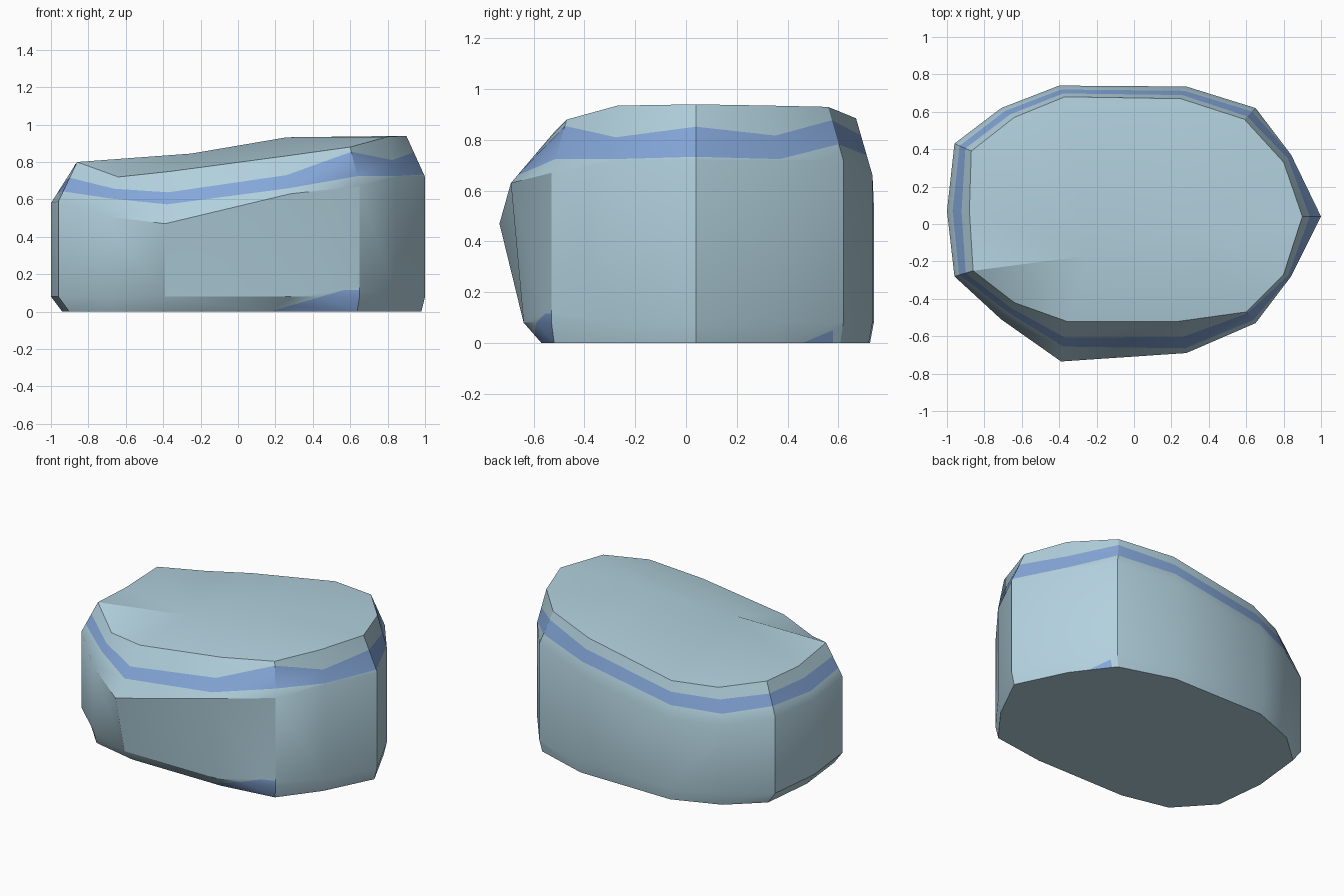
import bpy, bmesh
from mathutils import Vector

if "Cube" in bpy.data.objects:
    bpy.data.objects.remove(bpy.data.objects["Cube"])

def material(name, rgb):
    m = bpy.data.materials.new(name)
    m.diffuse_color = (*rgb, 1)
    m.use_nodes = True
    m.node_tree.nodes["Principled BSDF"].inputs["Base Color"].default_value = m.diffuse_color
    return m

# Outline, counter-clockwise: shoulder x, y, z | rim x, y, z | stripe start, end (shoulder 0 .. rim 1)
OUTLINE = [
    (-.96, -.28, .59, -.86, -.25, .80, .25, .60),
    (-.71, -.51, .51, -.64, -.42, .72, .45, .70),
    (-.39, -.735, .47, -.36, -.52, .75, .37, .60),
    (.28, -.69, .63, .24, -.52, .83, .15, .50),
    (.65, -.53, .67, .60, -.47, .88, .26, .88),
    (.84, -.28, .72, .80, -.27, .935, .02, .42),
    (1.0, .04, .72, .90, .04, .94, .06, .60),
    (.84, .37, .72, .80, .33, .935, .02, .45),
    (.65, .62, .72, .59, .56, .93, .30, .75),
    (.28, .735, .66, .25, .67, .885, .35, .70),
    (-.40, .74, .55, -.37, .68, .77, .35, .70),
    (-.71, .62, .54, -.64, .57, .755, .30, .68),
    (-.96, .43, .59, -.87, .39, .79, .30, .65),
    (-1.0, .07, .58, -.88, .07, .77, .25, .65),
]
N = len(OUTLINE)
bm = bmesh.new()

# Six rings: base, lower bevel, shoulder, stripe bottom, stripe top, rim
rings = [[] for _ in range(6)]
for sx, sy, sz, tx, ty, tz, a, b in OUTLINE:
    s, t = Vector((sx, sy, sz)), Vector((tx, ty, tz))
    pts = [(sx * (.94 if sx < -.8 else .98), max(sy * .98, -.57), 0),
           (sx, max(sy, -.64), .08), s, s.lerp(t, a), s.lerp(t, b), t]
    for ring, p in zip(rings, pts):
        ring.append(bm.verts.new(p))

for k in range(5):
    for i in range(N):
        j = (i + 1) % N
        f = bm.faces.new((rings[k][i], rings[k][j], rings[k + 1][j], rings[k + 1][i]))
        f.material_index = 1 if k == 3 else 0
bm.faces.new(rings[0][::-1])

# Top surface with a low ridge between two inner points
rim = rings[5]
low = bm.verts.new((-.25, -.17, .845))
high = bm.verts.new((.26, -.03, .932))
def peak(i):
    return low if rim[i].co.x + rim[(i + 1) % N].co.x < 0 else high
for i in range(N):
    bm.faces.new((rim[i], rim[(i + 1) % N], peak(i)))
    if peak(i) != peak(i - 1):
        bm.faces.new((rim[i], peak(i), peak(i - 1)))

# Painted patches at the foot: cut the wall faces, colour what is below the cut
def cut_patch(inside, planes):
    for co, no in planes:
        faces = [f for f in bm.faces if inside(f.calc_center_median())]
        geom = list({e for f in faces for e in f.edges}) + list({v for f in faces for v in f.verts}) + faces
        bmesh.ops.bisect_plane(bm, geom=geom, plane_co=co, plane_no=no)
    for f in bm.faces:
        c = f.calc_center_median()
        if inside(c) and f.normal.z > -.9 and all((c - Vector(co)).dot(Vector(no)) < 0 for co, no in planes):
            f.material_index = 1

bm.normal_update()
cut_patch(lambda c: c.y < -.4 and -.3 < c.x < .645 and 0 < c.z < .45,
          [((.17, 0, 0), (-.14, 0, .48)), ((.55, 0, .115), (-.02, 0, 1))])
bm.normal_update()
cut_patch(lambda c: c.x > .64 and .4 < c.y < .62 and 0 < c.z < .45,
          [((0, .46, 0), (0, -.05, .12)), ((0, .58, 0), (0, 1, 0))])
bm.normal_update()

me = bpy.data.meshes.new("stone_block")
bm.to_mesh(me)
bm.free()
me.materials.append(material("pale blue stone", (.445, .638, .73)))
me.materials.append(material("blue stripe", (.235, .39, .70)))
ob = bpy.data.objects.new("stone_block", me)
bpy.context.collection.objects.link(ob)
bpy.context.view_layer.objects.active = ob
ob.select_set(True)
bpy.ops.object.shade_smooth_by_angle(angle=.51)
